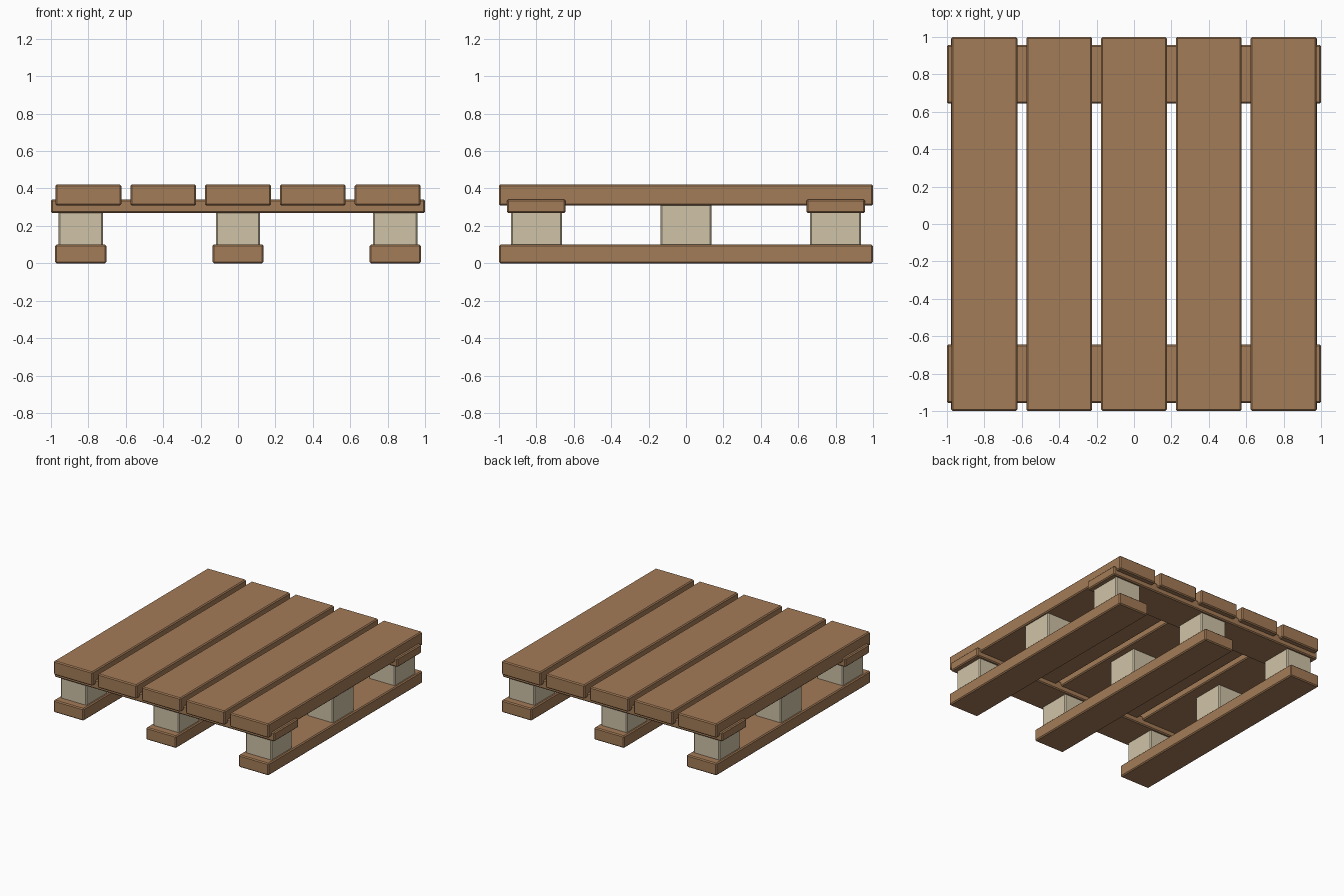
import bpy

if "Cube" in bpy.data.objects:
    bpy.data.objects.remove(bpy.data.objects["Cube"])


def material(name, color):
    m = bpy.data.materials.new(name)
    m.diffuse_color = (*color, 1)
    m.use_nodes = True
    m.node_tree.nodes["Principled BSDF"].inputs["Base Color"].default_value = m.diffuse_color
    return m


BROWN = material("brown_wood", (0.37, 0.20, 0.095))
PALE = material("pale_wood", (0.63, 0.55, 0.39))


def box(name, center, size, mat, bevel=0.008):
    bpy.ops.mesh.primitive_cube_add(size=1, location=center)
    ob = bpy.context.object
    ob.name = name
    ob.scale = size
    bpy.ops.object.transform_apply(location=False, rotation=False, scale=True)
    mod = ob.modifiers.new("Bevel", 'BEVEL')
    mod.width = bevel
    mod.segments = 1
    ob.data.materials.append(mat)
    return ob


# Five deck boards running front to back
for i in range(5):
    box(f"deck_board_{i + 1}", ((i - 2) * 0.4, 0, 0.365), (0.352, 2.0, 0.114), BROWN)

# Two cross boards under the deck
for side, y in (("front", -0.8), ("back", 0.8)):
    box(f"cross_board_{side}", (0, y, 0.305), (2.0, 0.314, 0.074), BROWN)

# Three bottom runners, each carrying three spacer blocks
for i, x in enumerate((-0.841, 0, 0.841)):
    box(f"bottom_runner_{i + 1}", (x, 0, 0.05), (0.274, 2.0, 0.1), BROWN)
    for j, y in enumerate((-0.8, 0, 0.8)):
        box(f"spacer_block_{i + 1}_{j + 1}", (x, y, 0.205), (0.236, 0.272, 0.226), PALE)
